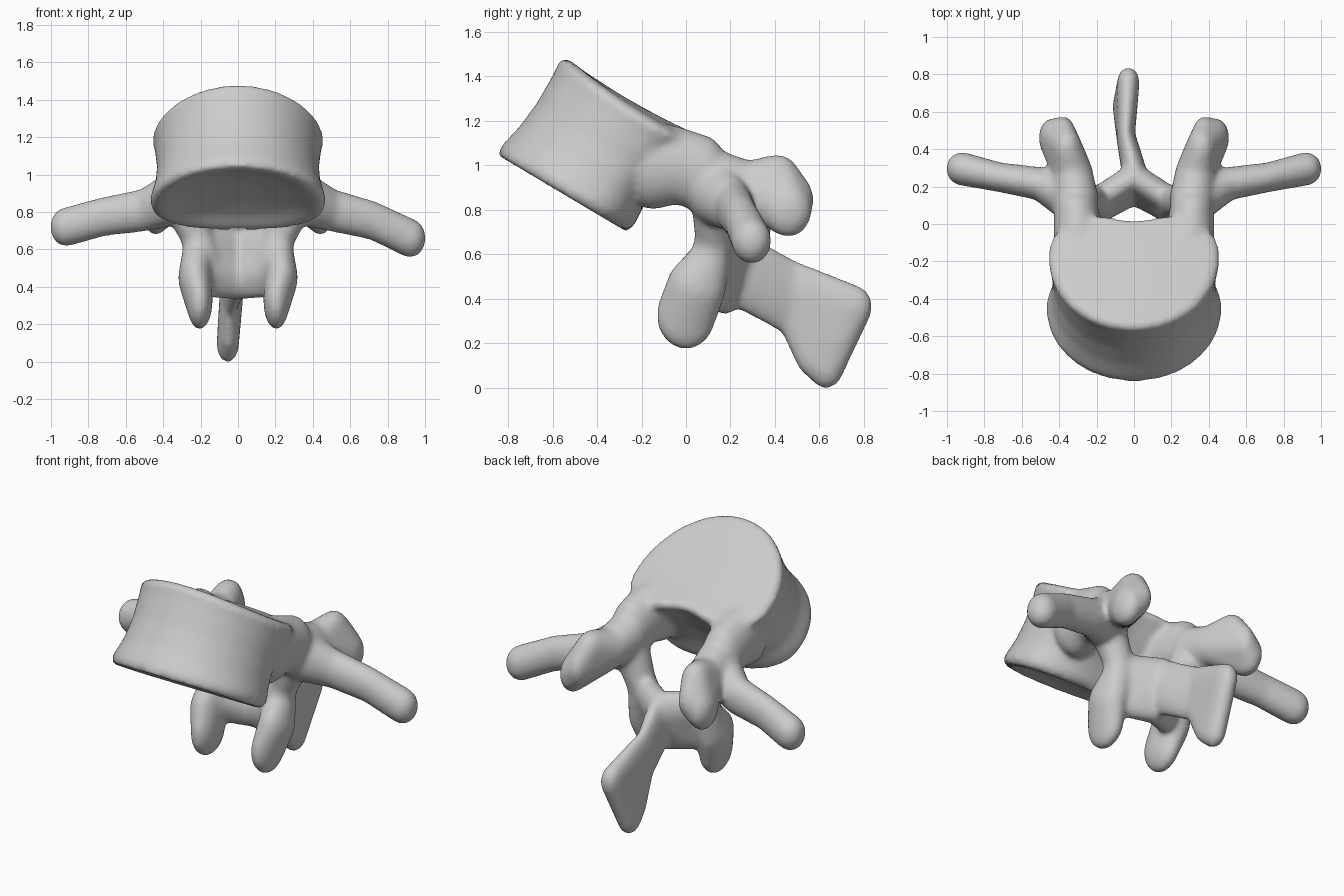
import bpy, bmesh, math
from mathutils import Vector, Matrix

default = bpy.data.objects.get("Cube")
if default:
    bpy.data.objects.remove(default)

bone = bpy.data.materials.new("bone_grey")
bone.use_nodes = True
GREY = (0.6, 0.6, 0.6, 1)
bone.diffuse_color = GREY
bsdf = bone.node_tree.nodes["Principled BSDF"]
bsdf.inputs["Base Color"].default_value = GREY
bsdf.inputs["Roughness"].default_value = 0.7

parts = []


def finish(name, bm):
    bmesh.ops.recalc_face_normals(bm, faces=bm.faces)
    mesh = bpy.data.meshes.new(name)
    bm.to_mesh(mesh)
    bm.free()
    mesh.materials.append(bone)
    obj = bpy.data.objects.new(name, mesh)
    bpy.context.collection.objects.link(obj)
    parts.append(obj)


def hull(name, blobs):
    """Skin stretched tightly around ellipsoids given as (centre, radii)."""
    bm = bmesh.new()
    for centre, radii in blobs:
        place = Matrix.Translation(centre) @ Matrix.Diagonal((*radii, 1))
        bmesh.ops.create_icosphere(bm, subdivisions=3, radius=1, matrix=place)
    result = bmesh.ops.convex_hull(bm, input=bm.verts[:])
    inside = {g for g in result["geom_interior"] if isinstance(g, bmesh.types.BMVert)}
    bmesh.ops.delete(bm, geom=list(inside), context='VERTS')
    # keep only the skin faces
    skin = {g for g in result["geom"] if isinstance(g, bmesh.types.BMFace)}
    stray = [f for f in bm.faces if f not in skin]
    bmesh.ops.delete(bm, geom=stray, context='FACES')
    finish(name, bm)


def chain(name, blobs):
    for a, b in zip(blobs, blobs[1:]):
        hull(name, [a, b])


def flip(blobs, s):
    return [((s * c[0], c[1], c[2]), r) for c, r in blobs]


# Body: D-shaped rings with flared rims, dished end plates, lower top flanks
low, high = Vector((0, -0.555, 0.875)), Vector((0, -0.265, 1.315))
back = Vector((0, 0.86, -0.51))
axis = (high - low).normalized()
RINGS = [(0.09, 0.3), (0.05, 0.65), (-0.01, 0.9), (0.0, 0.99), (0.08, 1.02),
         (0.3, 0.96), (0.55, 0.94), (0.85, 0.97), (0.97, 1.0), (1.01, 0.92),
         (0.99, 0.65), (0.98, 0.3)]
SIDES = 64
bm = bmesh.new()
loops = []
for t, size in RINGS:
    ring = []
    middle_v = 0.08 + 0.07 * t
    for i in range(SIDES):
        a = math.tau * i / SIDES
        x, v = 0.46 * math.cos(a), middle_v + (0.34 + middle_v) * math.sin(a)
        if v > middle_v:
            reach = 0.28 - 0.01 * t
            dent = (0.02 + 0.06 * t) * math.exp(-(x / 0.17) ** 2)
            v = middle_v + reach * math.sin(a) ** 0.75 - dent
        p = low.lerp(high, t) + (back * v + Vector((x, 0, 0))) * size
        p -= axis * 0.045 * t * (x * size / 0.46) ** 2
        ring.append(bm.verts.new(p))
    loops.append(ring)
for r, q in zip(loops, loops[1:]):
    for i in range(SIDES):
        j = (i + 1) % SIDES
        bm.faces.new((r[i], r[j], q[j], q[i]))
bm.faces.new(loops[0])
bm.faces.new(loops[-1])
finish("body", bm)

for s, side in ((1, "left"), (-1, "right")):
    # Pedicle: tall bridge from the body to the arch
    chain(side + "_pedicle", flip([
        ((0.29, -0.15, 1.0), (0.14, 0.13, 0.2)),
        ((0.3, -0.04, 1.0), (0.13, 0.1, 0.175)),
        ((0.31, 0.08, 0.96), (0.12, 0.11, 0.175))], s))
    # Transverse process: the right one sits a little higher
    lift = 0 if s > 0 else 0.06
    chain(side + "_transverse_process", flip([
        ((0.33, 0.13, 0.88), (0.11, 0.13, 0.15)),
        ((0.5, 0.215, 0.81), (0.08, 0.09, 0.115)),
        ((0.72, 0.25, 0.755 + lift / 3), (0.07, 0.08, 0.105)),
        ((0.92, 0.295, 0.66 + lift), (0.085, 0.09, 0.105))], s))
    # Superior articular process: stalk ending in an upright plate
    stalk = ((0.33, 0.28, 0.9), (0.11, 0.09, 0.12))
    crest = ((0.36, 0.41, 0.95), (0.08, 0.1, 0.1))
    chain(side + "_superior_process", flip([
        ((0.31, 0.14, 0.93), (0.12, 0.1, 0.14)), stalk], s))
    hull(side + "_superior_facet", flip([
        stalk, crest,
        ((0.44, 0.46, 0.795), (0.07, 0.105, 0.12)),
        ((0.375, 0.505, 0.85), (0.055, 0.07, 0.1))], s))
    # Lamina: side of the arch
    chain(side + "_lamina", flip([
        ((0.3, 0.12, 0.87), (0.11, 0.1, 0.13)),
        ((0.22, 0.125, 0.67), (0.085, 0.085, 0.1)),
        ((0.19, 0.1, 0.53), (0.1, 0.09, 0.12))], s))
    # Inferior articular process: hanging flat lobe
    chain(side + "_inferior_process", flip([
        ((0.21, 0.11, 0.57), (0.09, 0.09, 0.11)),
        ((0.23, 0.045, 0.45), (0.09, 0.135, 0.14)),
        ((0.205, 0.0, 0.325), (0.07, 0.135, 0.155))], s))
    # Sloping wall from the lamina to the base of the spinous process
    hull(side + "_arch_wall", flip([
        ((0.2, 0.12, 0.62), (0.07, 0.075, 0.1)),
        ((0.18, 0.09, 0.5), (0.08, 0.08, 0.1)),
        ((0.12, 0.125, 0.46), (0.08, 0.07, 0.12)),
        ((0.0, 0.25, 0.59), (0.06, 0.08, 0.12)),
        ((0.0, 0.18, 0.44), (0.06, 0.08, 0.11))], s))

# Spinous process: thin plate widening into a blunt end
middle = ((-0.045, 0.47, 0.405), (0.05, 0.08, 0.175))
chain("spinous_process", [((0, 0.28, 0.51), (0.065, 0.1, 0.175)), middle])
hull("spinous_end", [middle,
                     ((-0.03, 0.76, 0.365), (0.06, 0.08, 0.095)),
                     ((-0.05, 0.57, 0.14), (0.055, 0.08, 0.09)),
                     ((-0.055, 0.63, 0.09), (0.06, 0.08, 0.095))])

# Fuse everything into one smooth bone
bpy.ops.object.select_all(action='DESELECT')
for obj in parts:
    obj.select_set(True)
vertebra = parts[0]
bpy.context.view_layer.objects.active = vertebra
bpy.ops.object.join()
vertebra.name = "vertebra"

fuse = vertebra.modifiers.new("fuse", 'REMESH')
fuse.mode = 'VOXEL'
fuse.voxel_size = 0.015
fuse.use_smooth_shade = True
soften = vertebra.modifiers.new("soften", 'SMOOTH')
soften.factor = 0.5
soften.iterations = 14
for poly in vertebra.data.polygons:
    poly.use_smooth = True
